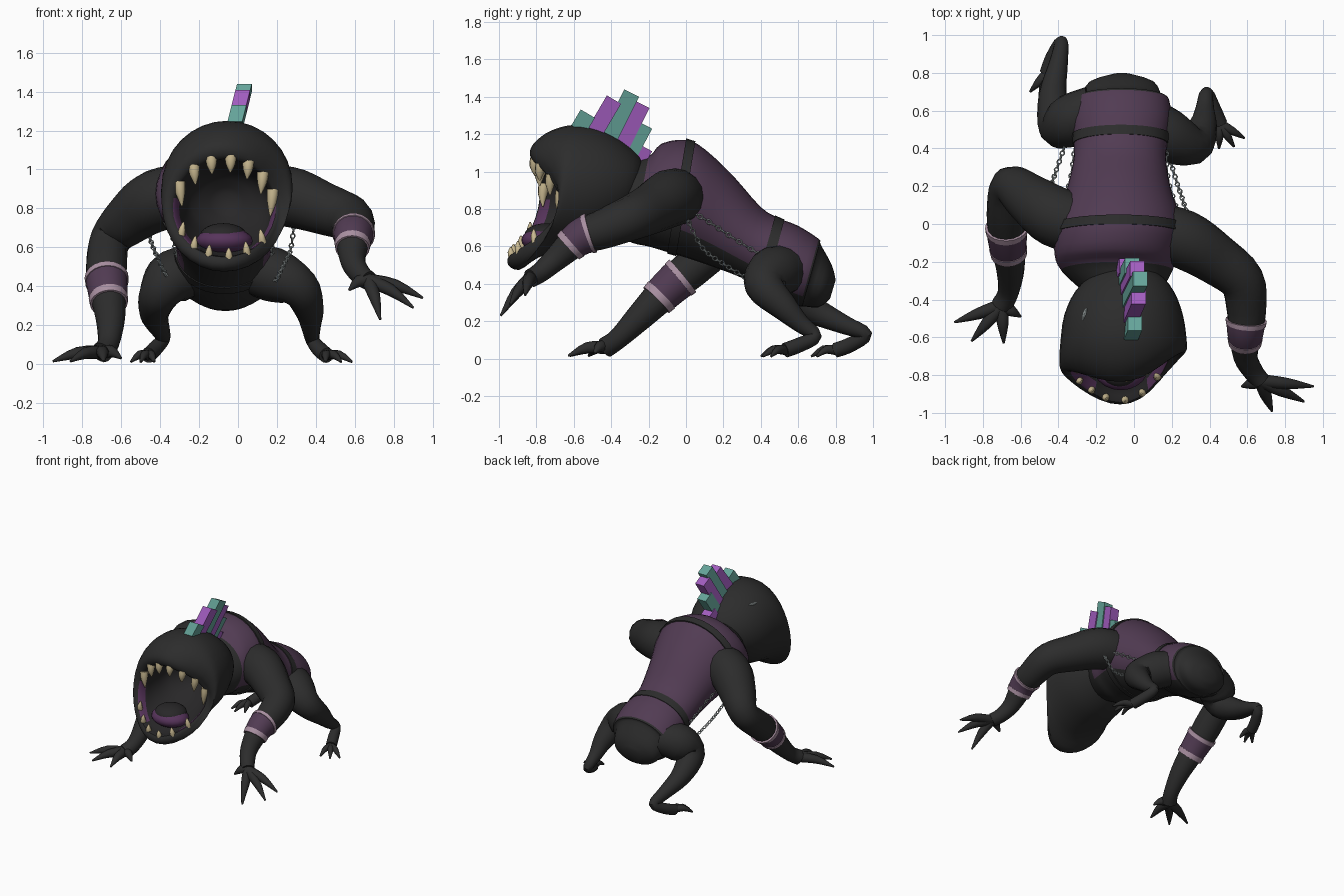
import bpy, bmesh, math
from mathutils import Vector

if "Cube" in bpy.data.objects:
    bpy.data.objects.remove(bpy.data.objects["Cube"])


def material(name, r, g, b):
    m = bpy.data.materials.new(name)
    m.use_nodes = True
    m.diffuse_color = (r, g, b, 1)
    bsdf = m.node_tree.nodes["Principled BSDF"]
    bsdf.inputs["Base Color"].default_value = (r, g, b, 1)
    bsdf.inputs["Roughness"].default_value = 0.8
    return m


SKIN = material("charcoal skin", .025, .025, .025)
SHIRT = material("dusky purple cloth", .083, .044, .086)
PALE = material("pale mauve trim", .40, .28, .36)
TEAL = material("teal", .13, .37, .32)
VIOLET = material("violet", .36, .11, .52)
BONE = material("ivory", .58, .48, .28)
STEEL = material("chain grey", .33, .37, .37)
GUM = material("gum purple", .095, .034, .105)
THROAT = material("throat black", .021, .020, .021)


def finish(bm, name, mats, smooth=True):
    bmesh.ops.recalc_face_normals(bm, faces=bm.faces)
    me = bpy.data.meshes.new(name)
    bm.to_mesh(me)
    bm.free()
    ob = bpy.data.objects.new(name, me)
    bpy.context.collection.objects.link(ob)
    for m in mats:
        me.materials.append(m)
    if smooth:
        bpy.ops.object.select_all(action="DESELECT")
        ob.select_set(True)
        bpy.context.view_layer.objects.active = ob
        bpy.ops.object.shade_smooth_by_angle(angle=math.radians(40))
    return ob


def sample(pts, t):
    """Smooth curve through tuples of any length, t counted in points."""
    n = len(pts) - 1
    i = min(int(t), n - 1)
    f = t - i
    a, b, c, d = (pts[min(max(k, 0), n)] for k in range(i - 1, i + 3))
    return [q + .5 * f * (r - p + f * (2*p - 5*q + 4*r - s + f * (3*(q - r) + s - p)))
            for p, q, r, s in zip(a, b, c, d)]


def skin_rings(name, rings, mats, rule=None, smooth=True):
    """Bridge rings of points, close both ends; rule(ring, segment) gives material."""
    bm = bmesh.new()
    vs = [[bm.verts.new(p) for p in ring] for ring in rings]
    n = len(vs[0])
    for i in range(len(vs) - 1):
        for j in range(n):
            k = (j + 1) % n
            f = bm.faces.new((vs[i][j], vs[i][k], vs[i + 1][k], vs[i + 1][j]))
            f.material_index = rule(i, j) if rule else 0
    for end in (vs[0], vs[-1]):
        f = bm.faces.new(end)
        f.material_index = rule(len(vs) - 2, 0) if rule and end is vs[-1] else 0
    return finish(bm, name, mats, smooth)


def tube(name, pts, mat, segs=16, sub=4, smooth=True):
    """Limb-like tube through (x, y, z, radius) points."""
    count = (len(pts) - 1) * sub
    s = [sample(pts, k / sub) for k in range(count + 1)]
    pos = [Vector(p[:3]) for p in s]
    u, rings = None, []
    for k, p in enumerate(pos):
        d = (pos[min(k + 1, count)] - pos[max(k - 1, 0)]).normalized()
        u = d.orthogonal() if u is None else u - d * u.dot(d)
        u.normalize()
        v = d.cross(u)
        rings.append([p + s[k][3] * (u * math.cos(a) + v * math.sin(a))
                      for a in (2 * math.pi * j / segs for j in range(segs))])
    return skin_rings(name, rings, [mat], smooth=smooth)


def section(r, a, grow=1.0):
    """Point on a tilted oval: centre x, top y z, bottom y z, half width, side pull."""
    cx, ty, tz, by, bz, w, pull = r
    c, s = math.cos(a) * grow, math.sin(a) * grow
    return Vector((cx + w * c, (ty + by) / 2 + s * (ty - by) / 2 + pull * c * c * (1 + .35 * c),
                   (tz + bz) / 2 + s * (tz - bz) / 2))


SEG = 32
ANG = [2 * math.pi * j / SEG for j in range(SEG)]

# Torso, shirt painted over the back and hips
BODY = [(-.06, -.32, 1.05, -.40, .68, .20, 0), (-.09, -.20, 1.08, -.29, .62, .295, 0),
        (-.10, -.13, 1.15, -.20, .60, .32, 0), (-.085, .0, 1.17, -.10, .57, .335, 0),
        (-.08, .10, 1.12, .0, .54, .32, 0), (-.08, .25, .98, .12, .50, .275, 0),
        (-.075, .40, .81, .28, .44, .245, 0), (-.07, .50, .75, .40, .38, .25, 0),
        (-.065, .60, .71, .50, .32, .262, 0), (-.065, .71, .64, .61, .28, .25, 0),
        (-.065, .72, .61, .63, .28, .215, 0), (-.065, .78, .50, .71, .275, .175, 0),
        (-.065, .80, .42, .77, .32, .06, 0)]
SUB = 3


def shirt_rule(i, j):
    t, s = (i + .5) / SUB, math.sin(ANG[j] + math.pi / SEG)
    return int(1 < t < 9 and s > (-.75 if t > 7 else -.55))


skin_rings("torso", [[section(sample(BODY, k / SUB), a) for a in ANG]
                     for k in range((len(BODY) - 1) * SUB + 1)], [SKIN, SHIRT], shirt_rule)

# Belts round the chest and waist
for name, t0 in (("chest_belt", 3.0), ("waist_belt", 6.75)):
    skin_rings(name, [[section(sample(BODY, t0 + dt), a, g) for a in ANG]
                      for dt, g in ((0, .98), (0, 1.025), (.5, 1.025), (.5, .98))], [SKIN])

# Head with a hollow gaping mouth, turned a little to one side
HEAD = [(-.04, -.22, 1.0, -.23, .93, .03, 0), (-.04, -.25, 1.08, -.28, .80, .17, 0),
        (-.05, -.35, 1.17, -.36, .70, .26, 0), (-.055, -.47, 1.23, -.50, .62, .315, 0),
        (-.055, -.60, 1.25, -.66, .58, .335, .0), (-.06, -.72, 1.22, -.79, .54, .335, .06),
        (-.07, -.80, 1.165, -.89, .475, .32, .12), (-.075, -.835, 1.11, -.95, .50, .295, .16),
        (-.07, -.82, 1.06, -.945, .55, .265, .15), (-.065, -.77, 1.05, -.88, .555, .238, .14),
        (-.06, -.66, 1.03, -.74, .60, .225, .08), (-.06, -.50, .98, -.54, .68, .18, 0),
        (-.06, -.42, .88, -.43, .78, .05, 0)]


def mouth_rule(i, j):
    t, s = (i + .5) / SUB, math.sin(ANG[j] + math.pi / SEG)
    if 8 < t < 9 and -.8 < s < .15:
        return 2
    return int(t > 8)


skin_rings("head", [[section(sample(HEAD, k / SUB), a) for a in ANG]
                    for k in range((len(HEAD) - 1) * SUB + 1)], [SKIN, THROAT, GUM], mouth_rule)

# Teeth round the lip
LIP = sample(HEAD, 8.1)
for row, angles, sign in (("upper", (18, 41, 62, 83, 105, 127, 152), -1),
                          ("lower", (212, 233, 252, 275, 296, 318), 1)):
    for n, deg in enumerate(angles):
        a = math.radians(deg)
        p = section(LIP, a) + Vector((0, .012, 0))
        side = abs(math.cos(a))
        length = (.07 + .06 * side ** 3) if sign < 0 else .042 + .02 * side
        q = p + Vector((-.015 * math.cos(a), -.008, sign * length))
        mid = p.lerp(q, .4) + Vector((0, -.006, 0))
        p.z -= sign * .012
        r = .031 if sign < 0 else .021
        tube(f"{row}_tooth_{n}", [(*p, r), (*mid, r * .8), (*q, .004)], BONE, 10, 2)


def ellipsoid(name, loc, size, mat):
    bm = bmesh.new()
    bmesh.ops.create_uvsphere(bm, u_segments=20, v_segments=12, radius=1)
    for v in bm.verts:
        v.co = Vector(loc) + Vector([c * s for c, s in zip(v.co, size)])
    return finish(bm, name, [mat])


# Tongue and the sliver of an eye
ellipsoid("tongue", (-.07, -.76, .635), (.145, .12, .068), GUM)
ellipsoid("tongue_hollow", (-.075, -.745, .664), (.118, .118, .06), THROAT)
eye = section(HEAD[3], math.radians(131))
tube("eye", [(eye.x - .01, eye.y - .035, eye.z, .003), (*eye, .012),
             (eye.x + .01, eye.y + .03, eye.z, .003)], STEEL, 8, 2)

# Arms
ARMS = {
    "right": [(-.24, -.02, .88, .15), (-.42, .04, .84, .16), (-.55, .13, .75, .135),
              (-.655, .20, .64, .105), (-.675, .05, .50, .105), (-.67, -.09, .38, .095),
              (-.655, -.24, .23, .075), (-.665, -.36, .11, .056), (-.70, -.43, .06, .056)],
    "left": [(.06, -.02, .86, .14), (.26, -.08, .86, .155), (.44, -.19, .80, .135),
             (.57, -.30, .75, .12), (.595, -.45, .69, .105), (.59, -.57, .645, .09),
             (.59, -.70, .53, .065), (.63, -.78, .46, .054), (.67, -.83, .43, .05)]}
# Legs, folded back to a raised heel and forward along the foot
LEGS = {
    "right": [(-.20, .62, .48, .12), (-.33, .55, .45, .14), (-.405, .52, .36, .105),
              (-.43, .68, .26, .075), (-.40, .85, .18, .05), (-.385, .96, .13, .036),
              (-.43, .88, .075, .04), (-.46, .80, .045, .04)],
    "left": [(.06, .57, .48, .12), (.18, .47, .46, .14), (.315, .42, .39, .105),
             (.365, .52, .28, .075), (.375, .61, .19, .05), (.385, .69, .12, .036),
             (.42, .61, .075, .04), (.455, .53, .045, .04)]}
TIPS = {
    "right_arm": [(-.95, -.52, .015), (-.86, -.62, .015), (-.69, -.63, .015), (-.60, -.49, .03)],
    "left_arm": [(.95, -.86, .34), (.90, -.94, .29), (.73, -.99, .23), (.57, -.86, .38)],
    "right_leg": [(-.55, .70, .012), (-.50, .67, .012), (-.43, .70, .012)],
    "left_leg": [(.585, .455, .012), (.53, .41, .012), (.45, .40, .012)]}

for kind, limbs, thick in (("arm", ARMS, .036), ("leg", LEGS, .026)):
    for side, pts in limbs.items():
        tube(f"{side}_{kind}", pts, SKIN)
        base = Vector(pts[-1][:3])
        for n, tip in enumerate(TIPS[f"{side}_{kind}"]):
            tip = Vector(tip)
            mid = base.lerp(tip, .5) + Vector((0, 0, .02))
            tube(f"{side}_{kind}_digit_{n}", [(*base, thick), (*mid, thick * .85),
                                              (*tip, .006)], SKIN, 10, 3)

# Striped forearm bands
for side, pts in ARMS.items():
    for name, t0, t1, grow, mat in (("band", 4.55, 5.4, 1.08, SHIRT),
                                    ("upper_trim", 4.48, 4.66, 1.12, PALE),
                                    ("lower_trim", 5.27, 5.45, 1.12, PALE)):
        cuts = [sample(pts, t0 + (t1 - t0) * k / 4) for k in range(5)]
        tube(f"{side}_{name}", [(*c[:3], c[3] * grow) for c in cuts], mat, 20, 1)

# Crest of slanted bars: base y z, top y z
CREST = [(-.575, 1.225, -.525, 1.31), (-.50, 1.19, -.385, 1.385), (-.415, 1.17, -.29, 1.42),
         (-.355, 1.12, -.235, 1.36), (-.31, 1.08, -.22, 1.25), (-.28, 1.02, -.22, 1.13)]
for n, (y0, z0, y1, z1) in enumerate(CREST):
    up = Vector((0, y1 - y0, z1 - z0)).normalized()
    across = Vector((0, up.z, -up.y)) * .044
    rings = []
    for y, z in ((y0, z0), (y1, z1)):
        mid = Vector((.018 + .25 * (z - 1.36), y, z))
        rings.append([mid + across * s + Vector((.038 * h, 0, 0))
                      for s, h in ((-1, -1), (1, -1), (1, 1), (-1, 1))])
    skin_rings(f"crest_bar_{n}", rings, [VIOLET if n % 2 else TEAL], smooth=False)


# Chains of alternating links
def chain(name, pts, links):
    bm = bmesh.new()
    span = len(pts) - 1
    for k in range(links):
        t = span * k / (links - 1)
        p = Vector(sample(pts, t))
        d = (Vector(sample(pts, min(t + .1, span))) - Vector(sample(pts, max(t - .1, 0)))).normalized()
        u = d.cross(Vector((1, 0, 0)) if k % 2 else Vector((0, .5, 1))).normalized()
        w = d.cross(u)
        ring = []
        for a in (math.tau * i / 8 for i in range(8)):
            out = d * math.cos(a) + u * math.sin(a) * .8
            ring.append([bm.verts.new(p + out * (.014 + .005 * math.cos(b)) + w * .005 * math.sin(b))
                         for b in (math.tau * i / 4 for i in range(4))])
        for i in range(8):
            for j in range(4):
                bm.faces.new((ring[i][j], ring[(i + 1) % 8][j],
                              ring[(i + 1) % 8][(j + 1) % 4], ring[i][(j + 1) % 4]))
    finish(bm, name, [STEEL])


chain("left_hanging_chain", [(.29, .01, .74), (.27, .09, .59), (.23, .21, .50), (.19, .34, .42)], 22)
chain("right_hanging_chain", [(-.47, .12, .70), (-.42, .26, .56), (-.35, .46, .42)], 22)
for side, deg in (("left", -10), ("right", 190)):
    chain(f"{side}_shirt_chain", [section(sample(BODY, t), math.radians(deg), 1.01)
                                  for t in (3.4, 4.4, 5.4, 6.5)], 18)
